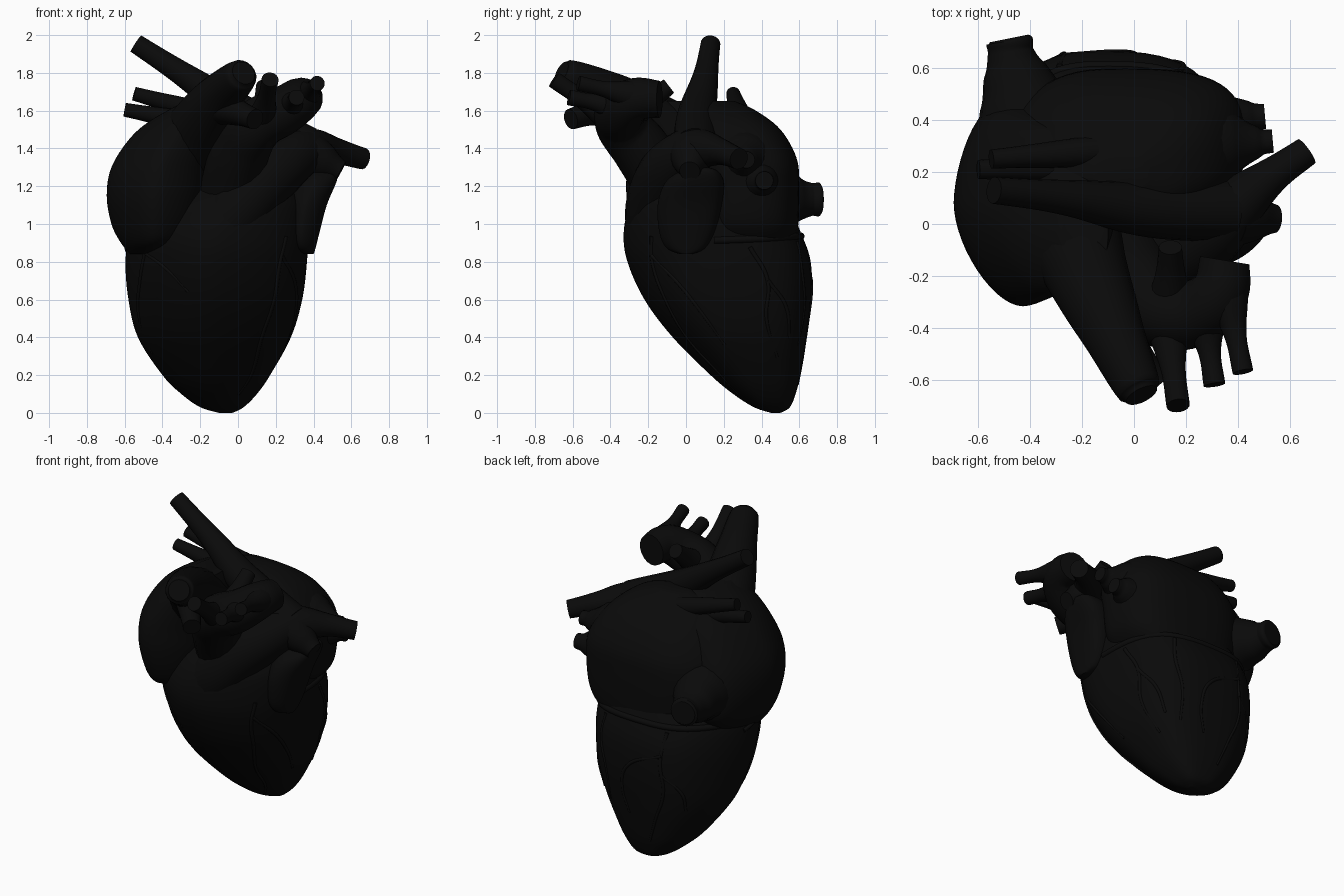
import bpy, bmesh, math
from mathutils import Vector

mat = bpy.data.materials.new("dark_tissue")
mat.diffuse_color = (0.003, 0.003, 0.003, 1)
SIDES = 56


def section(rings, t):
    """Smoothly interpolated (z, x0, x1, y0, y1) at ring position t."""
    n = len(rings) - 1
    i = min(int(t), n - 1)
    f = t - i
    a, b, c, d = (rings[min(max(k, 0), n)] for k in (i - 1, i, i + 1, i + 2))
    return [0.5 * (2 * q + (r - p) * f + (2 * p - 5 * q + 4 * r - s) * f * f
            + (3 * q - p - 3 * r + s) * f ** 3) for p, q, r, s in zip(a, b, c, d)]


def surface(rings, t, deg, out=0.0):
    """Point on a lofted body; fuller towards back left, leaner towards front right."""
    z, x0, x1, y0, y1 = section(rings, t)
    c, s = math.cos(math.radians(deg)), math.sin(math.radians(deg))
    e = 0.95 - 0.27 * math.cos(math.radians(deg - 45))
    x = (x0 + x1) / 2 + ((x1 - x0) / 2 + out) * math.copysign(abs(c) ** e, c)
    y = (y0 + y1) / 2 + ((y1 - y0) / 2 + out) * math.copysign(abs(s) ** e, s)
    return Vector((x, y, z))


def finish(ob):
    ob.data.materials.clear()
    ob.data.materials.append(mat)
    bpy.ops.object.select_all(action='DESELECT')
    ob.select_set(True)
    bpy.context.view_layer.objects.active = ob
    bpy.ops.object.shade_smooth_by_angle(angle=math.radians(50))


def loft(name, rings, step=6):
    bm = bmesh.new()
    total = (len(rings) - 1) * step
    rows = [[bm.verts.new(surface(rings, k / step, 360 * j / SIDES)) for j in range(SIDES)]
            for k in range(total + 1)]
    for a, b in zip(rows, rows[1:]):
        for j in range(SIDES):
            m = (j + 1) % SIDES
            bm.faces.new((a[j], a[m], b[m], b[j]))
    bm.faces.new(rows[0][::-1])
    bm.faces.new(rows[-1])
    me = bpy.data.meshes.new(name)
    bm.to_mesh(me)
    bm.free()
    ob = bpy.data.objects.new(name, me)
    bpy.context.collection.objects.link(ob)
    finish(ob)


def tube(name, pts, bevel=7):
    """Capped tube through (x, y, z, radius) points."""
    cu = bpy.data.curves.new(name, 'CURVE')
    cu.dimensions = '3D'
    cu.bevel_depth = 1.0
    cu.bevel_resolution = bevel
    cu.resolution_u = 8
    cu.use_fill_caps = True
    sp = cu.splines.new('BEZIER')
    sp.radius_interpolation = 'CARDINAL'
    sp.bezier_points.add(len(pts) - 1)
    for p, (x, y, z, r) in zip(sp.bezier_points, pts):
        p.co = (x, y, z)
        p.radius = r
        p.handle_left_type = p.handle_right_type = 'AUTO'
    ob = bpy.data.objects.new(name, cu)
    bpy.context.collection.objects.link(ob)
    bpy.ops.object.select_all(action='DESELECT')
    ob.select_set(True)
    bpy.context.view_layer.objects.active = ob
    bpy.ops.object.convert(target='MESH')
    finish(bpy.context.view_layer.objects.active)


# Heart chambers: rings of z, x range, y range
ventricles = [
    (0.0, -0.10, -0.03, 0.45, 0.50), (0.03, -0.20, 0.03, 0.36, 0.55),
    (0.1, -0.30, 0.10, 0.25, 0.58), (0.2, -0.40, 0.17, 0.13, 0.605),
    (0.4, -0.53, 0.28, -0.07, 0.64), (0.6, -0.58, 0.34, -0.22, 0.665),
    (0.8, -0.595, 0.365, -0.31, 0.66), (0.95, -0.57, 0.37, -0.33, 0.61),
    (1.1, -0.45, 0.36, -0.30, 0.54), (1.2, -0.28, 0.30, -0.24, 0.46)]
loft("ventricles", ventricles)
loft("right_atrium", [
    (0.84, -0.57, -0.38, -0.08, 0.20), (0.90, -0.62, -0.26, -0.22, 0.38),
    (1.00, -0.67, -0.20, -0.28, 0.47), (1.15, -0.695, -0.17, -0.315, 0.48),
    (1.30, -0.67, -0.15, -0.31, 0.45), (1.45, -0.575, -0.10, -0.28, 0.40),
    (1.55, -0.46, -0.08, -0.25, 0.34), (1.65, -0.28, -0.10, -0.20, 0.15)])
loft("left_atrium", [
    (0.88, -0.38, 0.30, 0.10, 0.58), (1.00, -0.46, 0.40, 0.05, 0.595),
    (1.20, -0.50, 0.43, 0.03, 0.60), (1.35, -0.48, 0.42, 0.0, 0.585),
    (1.50, -0.40, 0.33, 0.0, 0.50), (1.60, -0.30, 0.20, 0.04, 0.37),
    (1.65, -0.15, 0.05, 0.12, 0.26)])
loft("left_auricle", [
    (0.84, 0.35, 0.40, -0.03, 0.03), (0.87, 0.28, 0.41, -0.10, 0.10), (0.95, 0.25, 0.43, -0.14, 0.15),
    (1.10, 0.25, 0.47, -0.15, 0.19), (1.22, 0.28, 0.52, -0.11, 0.20),
    (1.28, 0.34, 0.53, -0.03, 0.17), (1.30, 0.40, 0.50, 0.04, 0.12)])

# Great veins: the upper one forks in two
tube("superior_vena_cava", [(-0.25, 0.0, 1.40, 0.19), (-0.19, -0.17, 1.53, 0.165),
                            (-0.09, -0.40, 1.68, 0.125), (0.02, -0.64, 1.79, 0.085), (0.03, -0.66, 1.80, 0.065)])
tube("vena_cava_fork", [(-0.12, -0.34, 1.63, 0.10), (0.0, -0.50, 1.59, 0.07), (0.09, -0.61, 1.555, 0.055)])
tube("inferior_vena_cava", [(-0.38, 0.30, 1.14, 0.24), (-0.43, 0.48, 1.14, 0.17), (-0.46, 0.59, 1.13, 0.122),
                            (-0.475, 0.66, 1.13, 0.09), (-0.48, 0.705, 1.13, 0.09), (-0.482, 0.715, 1.13, 0.075)])

# Aorta and its branches
tube("aorta", [(-0.05, -0.08, 1.15, 0.16), (0.02, -0.24, 1.40, 0.155), (0.11, -0.34, 1.53, 0.14),
               (0.24, -0.34, 1.60, 0.13), (0.33, -0.26, 1.66, 0.115), (0.35, -0.14, 1.66, 0.098)])
tube("aortic_back_stub", [(0.13, -0.36, 1.52, 0.10), (0.14, -0.22, 1.63, 0.065), (0.14, -0.09, 1.73, 0.045)])
for i, (a, b) in enumerate([((0.13, -0.40, 1.56, 0.08), (0.17, -0.70, 1.765, 0.045)),
                            ((0.27, -0.35, 1.62, 0.09), (0.31, -0.62, 1.67, 0.042)),
                            ((0.36, -0.28, 1.68, 0.08), (0.42, -0.57, 1.745, 0.04))]):
    mid = [(p + q) / 2 for p, q in zip(a, b)]
    mid[3] = b[3] * 1.1
    tube(f"aortic_branch_{i + 1}", [a, mid, b])

# Pulmonary trunk and arteries
tube("pulmonary_trunk", [(-0.15, -0.12, 0.88, 0.19), (0.04, -0.15, 1.12, 0.165),
                         (0.24, -0.07, 1.31, 0.145), (0.37, 0.05, 1.39, 0.12),
                         (0.51, 0.17, 1.385, 0.075), (0.665, 0.28, 1.345, 0.057)])
tube("left_pulmonary_branch", [(0.38, 0.03, 1.37, 0.12), (0.47, 0.025, 1.32, 0.09), (0.545, 0.02, 1.28, 0.055)])
tube("right_pulmonary_artery", [(0.36, 0.05, 1.40, 0.12), (0.02, 0.06, 1.58, 0.105),
                                (-0.25, 0.10, 1.765, 0.07), (-0.54, 0.13, 1.955, 0.052)])

# Pulmonary veins
for name, pts in [
        ("right_upper_vein", [(-0.15, 0.28, 1.58, 0.06), (-0.55, 0.25, 1.69, 0.037)]),
        ("right_lower_vein", [(-0.20, 0.22, 1.53, 0.06), (-0.60, 0.21, 1.605, 0.037)]),
        ("left_upper_vein", [(0.18, 0.30, 1.33, 0.22), (0.38, 0.31, 1.34, 0.13), (0.48, 0.315, 1.34, 0.06), (0.535, 0.32, 1.34, 0.045)]),
        ("left_lower_vein", [(0.18, 0.35, 1.22, 0.22), (0.36, 0.39, 1.23, 0.13), (0.45, 0.41, 1.23, 0.065), (0.505, 0.415, 1.23, 0.048)])]:
    tube(name, pts)

# Coronary vessels laid on the ventricles: (ring position, angle) paths
coronaries = {
    "front_descending_vessel": [(6.9, -42), (6, -46), (5, -48), (4, -52), (3, -50), (2, -58)],
    "front_branch": [(6.2, -45), (5.4, -28), (4.6, -18), (3.8, -12)],
    "right_marginal_vessel": [(6.5, -145), (5.6, -150), (4.6, -158), (3.6, -160)],
    "right_branch": [(6.4, -150), (5.8, -128), (5.2, -112)],
    "side_vessel": [(6.5, 15), (5.5, 22), (4.5, 18), (3.5, 24)],
    "side_branch": [(5.5, 22), (4.8, 36), (4.0, 40)],
    "back_descending_vessel": [(6.7, 108), (5.6, 104), (4.6, 107), (3.6, 100), (2.6, 96)],
    "back_branch_a": [(5.8, 105), (5.2, 84), (4.4, 78), (3.6, 80)],
    "back_branch_b": [(5.2, 104), (4.6, 124), (4.0, 130)],
    "back_left_vessel": [(6.7, 62), (5.8, 58), (4.8, 62), (3.8, 56)],
}
for name, path in coronaries.items():
    n = len(path)
    tube(name, [(*surface(ventricles, t, a, -0.004), 0.013 - 0.006 * i / n) for i, (t, a) in enumerate(path)], 2)

# Vessels running round the groove between atria and ventricles
tube("coronary_sinus", [(*surface(ventricles, 6.75 + 0.15 * math.sin(math.radians(a)), a, -0.008), 0.02)
                        for a in range(0, 191, 10)], 3)
tube("front_groove_vessel", [(*surface(ventricles, 6.35 + 0.012 * (a + 190), a, -0.004), 0.014)
                             for a in range(-190, -129, 10)], 3)
